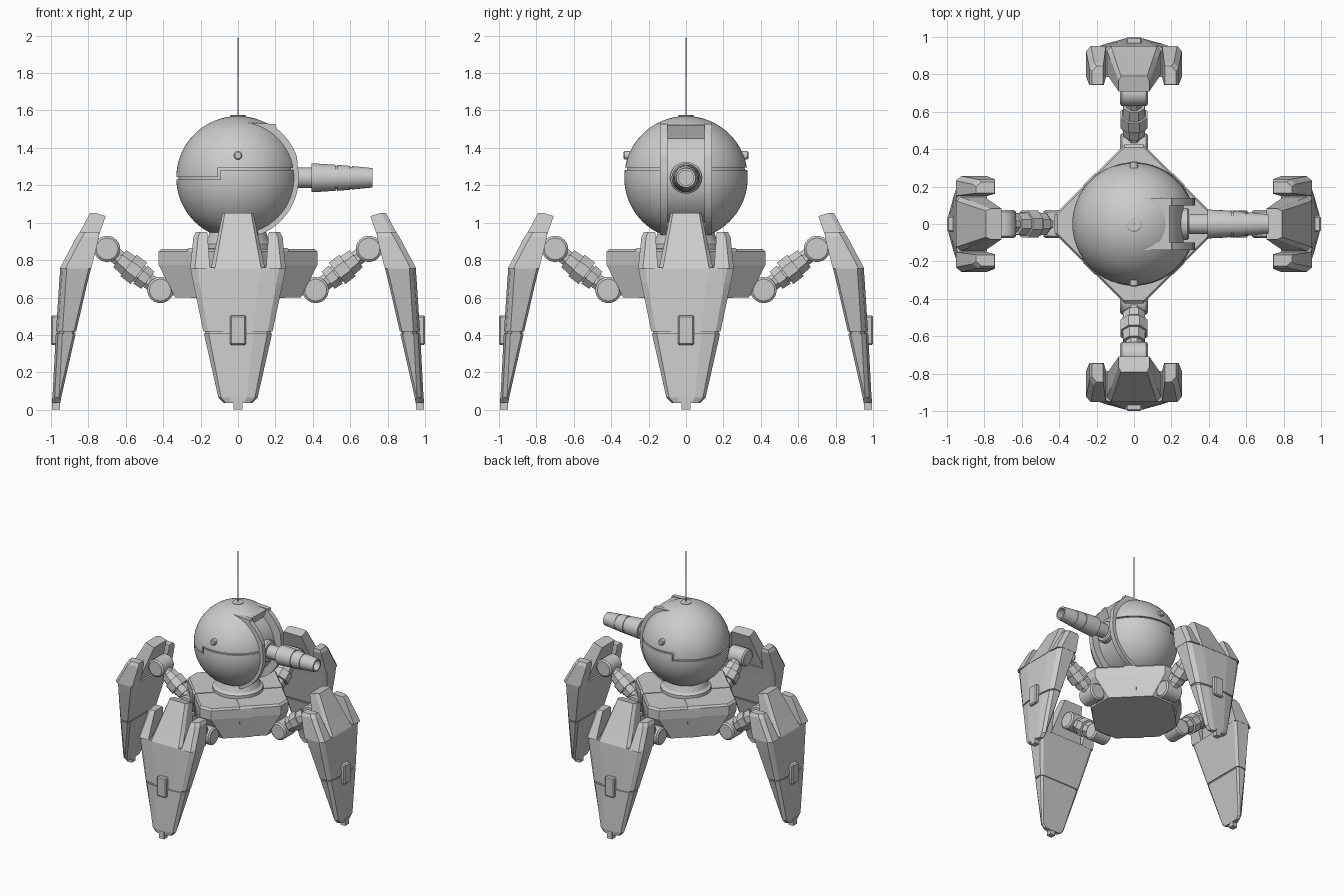
import bpy, bmesh
from math import pi, cos, sin, radians
from mathutils import Matrix, Vector

if "Cube" in bpy.data.objects:
    bpy.data.objects.remove(bpy.data.objects["Cube"])

HC = Vector((0, 0, 1.24))   # head centre


def loft(name, rings, mat=Matrix(), smooth=False, bevel=0):
    """Skin a stack of equal-length point rings and cap both ends."""
    bm = bmesh.new()
    vs = [[bm.verts.new(mat @ Vector(p)) for p in r] for r in rings]
    n = len(rings[0])
    for a, b in zip(vs, vs[1:]):
        for i in range(n):
            j = (i + 1) % n
            bm.faces.new((a[i], a[j], b[j], b[i]))
    bm.faces.new(vs[0])
    bm.faces.new(vs[-1])
    bmesh.ops.recalc_face_normals(bm, faces=bm.faces[:])
    if bevel:
        bmesh.ops.bevel(bm, geom=bm.edges[:], offset=bevel, segments=1, affect='EDGES')
    me = bpy.data.meshes.new(name)
    bm.to_mesh(me)
    bm.free()
    ob = bpy.data.objects.new(name, me)
    bpy.context.collection.objects.link(ob)
    if smooth:
        shade(ob)
    return ob


def shade(ob):
    bpy.ops.object.select_all(action='DESELECT')
    ob.select_set(True)
    bpy.context.view_layer.objects.active = ob
    bpy.ops.object.shade_smooth_by_angle(angle=radians(30))


def lathe(name, prof, origin, axis, n=32, mat=Matrix(), smooth=True):
    """Turn (distance along axis, radius) points about an axis."""
    q = Vector(axis).to_track_quat('Z', 'Y')
    rings = [[Vector(origin) + q @ Vector((r * cos((i + .5) * 2 * pi / n),
                                           r * sin((i + .5) * 2 * pi / n), t))
              for i in range(n)] for t, r in prof]
    return loft(name, rings, mat, smooth)


def box(name, lo, hi, mat=Matrix(), bevel=0):
    return loft(name, [[(lo[0], lo[1], z), (hi[0], lo[1], z), (hi[0], hi[1], z), (lo[0], hi[1], z)]
                       for z in (lo[2], hi[2])], mat, bevel=bevel)


def plate(name, prof, y0, y1, mat=Matrix(), bevel=0):
    """Extrude an x-z profile between two y values."""
    return loft(name, [[(x, y, z) for x, z in prof] for y in (y0, y1)], mat, bevel=bevel)


def ball(name, r):
    bpy.ops.mesh.primitive_uv_sphere_add(segments=64, ring_count=32, radius=r, location=HC)
    ob = bpy.context.object
    ob.name = name
    return ob


def cut(ob, cutter, remove=True):
    m = ob.modifiers.new("cut", 'BOOLEAN')
    m.operation, m.solver, m.object = 'DIFFERENCE', 'EXACT', cutter
    bpy.context.view_layer.objects.active = ob
    bpy.ops.object.modifier_apply(modifier=m.name)
    if remove:
        bpy.data.objects.remove(cutter)


def arc(r, a0, a1, n=16):
    return [(r * cos(radians(a0 + (a1 - a0) * i / n)), HC.z + r * sin(radians(a0 + (a1 - a0) * i / n)))
            for i in range(n + 1)]


# head: ball with a stepped seam and a gun slot
head = ball("head", .33)
core = ball("core_helper", .318)
core.hide_render = True
for lo, hi in (((-.5, -.5, 1.232), (-.106, .5, 1.244)),
               ((-.106, -.5, 1.282), (.5, .5, 1.294)),
               ((-.106, -.5, 1.23), (-.094, .5, 1.29))):
    groove = box("groove_cutter", lo, hi)
    cut(groove, core, False)
    cut(head, groove)
bpy.data.objects.remove(core)
cut(head, plate("slot_cutter", arc(.265, -65, 56) + arc(.5, 56, -65), -.1, .1))
shade(head)

# raised frame cheeks beside the slot, with rivets on the head sides
cheek = [(.05, 1.535), (.2, 1.527)] + arc(.335, 52, 20, 8) + arc(.325, 10, -70) + arc(.26, -70, 75)
for s in (-1, 1):
    plate("slot_frame", cheek, s * .1, s * .138)
    lathe("head_rivet", [(.30, .023), (.328, .023), (.333, .017)], (0, 0, 1.36), (0, s, 0), 20)
plate("slot_frame_top", [(.05, 1.53), (.19, 1.522), (.16, 1.45), (.05, 1.45)], -.1, .1)

# gun barrel with rings and hollow muzzle
lathe("gun_mount", [(.24, .085), (.285, .085), (.295, .075)], HC, (1, 0, 0))
lathe("gun_barrel", [(.25, .055), (.392, .055), (.392, .077), (.41, .077), (.52, .070), (.52, .064),
                     (.53, .064), (.53, .070), (.60, .064), (.60, .059), (.61, .059), (.61, .063),
                     (.72, .052), (.72, .040), (.62, .040)], HC, (1, 0, 0))

# antenna and its cap, neck collar
lathe("antenna_cap", [(1.55, .042), (1.572, .042), (1.576, .036)], (0, 0, 0), (0, 0, 1))
lathe("antenna", [(1.56, .004), (1.99, .003)], (0, 0, 0), (0, 0, 1), 8)
lathe("neck_collar", [(.84, .19), (.885, .19), (.90, .17), (.95, .15)], (0, 0, 0), (0, 0, 1), 40)


# body: diamond plan with clipped corners, tapering below
def body_ring(z, a, b):
    pts = []
    for k in range(4):
        rot = Matrix.Rotation(k * pi / 2, 4, 'Z')
        pts += [rot @ Vector((a, -b, z)), rot @ Vector((a, b, z))]
    return pts


loft("body", [body_ring(.60, .335, .10), body_ring(.775, .425, .05),
              body_ring(.845, .425, .05), body_ring(.86, .41, .05)])
for k in range(4):
    diag = Matrix.Rotation(k * pi / 2 + pi / 4, 4, 'Z')
    plate("body_strip", [(.18, .864), (.329, .864), (.34, .848), (.34, .773), (.311, .598), (.25, .62)],
          -.045, .045, diag)


# armoured leg cross-section: outer face is chamfered to the sides
def leg_ring(z, xo, xi, w, g=0):
    w, xo, xi = w - g, xo - g, xi + g
    half = [(xo, .45 * w), (xo - .012, .86 * w), (xo - .035, w), (xi + .012, w), (xi, .9 * w)]
    return [(x, y, z) for x, y in half] + [(x, -y, z) for x, y in reversed(half)]


A, B = Vector((.415, 0, .64)), Vector((.70, 0, .86))   # hip and knee pivots
for k in range(4):
    R = Matrix.Rotation(k * pi / 2, 4, 'Z')
    # hip, knee and jointed arm
    box("hip_mount", (.27, -.045, .61), (.41, .045, .69), R)
    for nm, p in (("hip_joint", A), ("knee_joint", B)):
        lathe(nm, [(-.075, .058), (-.065, .07), (.065, .07), (.075, .058)], p, (0, 1, 0), 28, R)
    lathe("arm", [(.03, .045), (.085, .045), (.085, .062), (.135, .066), (.135, .056), (.145, .056),
                  (.145, .078), (.215, .078), (.215, .066), (.275, .062), (.275, .045), (.33, .045)],
          A, B - A, 8, R, False)
    # lower armour shell with a seam line
    loft("leg_shell", [leg_ring(.035, .99, .95, .075), leg_ring(.065, .992, .945, .105),
                       leg_ring(.407, .974, .868, .182), leg_ring(.407, .974, .868, .182, .008),
                       leg_ring(.419, .973, .865, .185, .008), leg_ring(.419, .973, .865, .185),
                       leg_ring(.68, .956, .805, .24), leg_ring(.76, .95, .785, .255)], R)
    # side wings and centre tab above the shell
    for s in (-1, 1):
        def wing(z, xo, xi, v0, v1):
            return [(xo, s * v0, z), (xo, s * (v1 - .025), z), (xo - .03, s * v1, z),
                    (xi, s * v1, z), (xi, s * v0, z)]
        loft("leg_wing", [wing(.755, .953, .785, .15, .256), wing(.925, .863, .742, .162, .238),
                          wing(.95, .845, .745, .165, .225)], R)

    def tab(z0, z1, xo, xi, w):
        return [(xo, -w * .85, z0), (xo, w * .85, z0), (xo - .025, w, z0),
                (xi, w, z1), (xi, -w, z1), (xo - .025, -w, z0)]
    loft("leg_tab", [tab(.755, .755, .953, .80, .145), tab(.85, .85, .90, .772, .125),
                     tab(1.053, 1.035, .79, .708, .082)], R)
    # badge plate and foot peg
    box("leg_plate", (.95, -.042, .345), (1.0, .042, .505), R, .008)
    box("foot_peg", (.952, -.023, 0), (.994, .023, .06), R)
